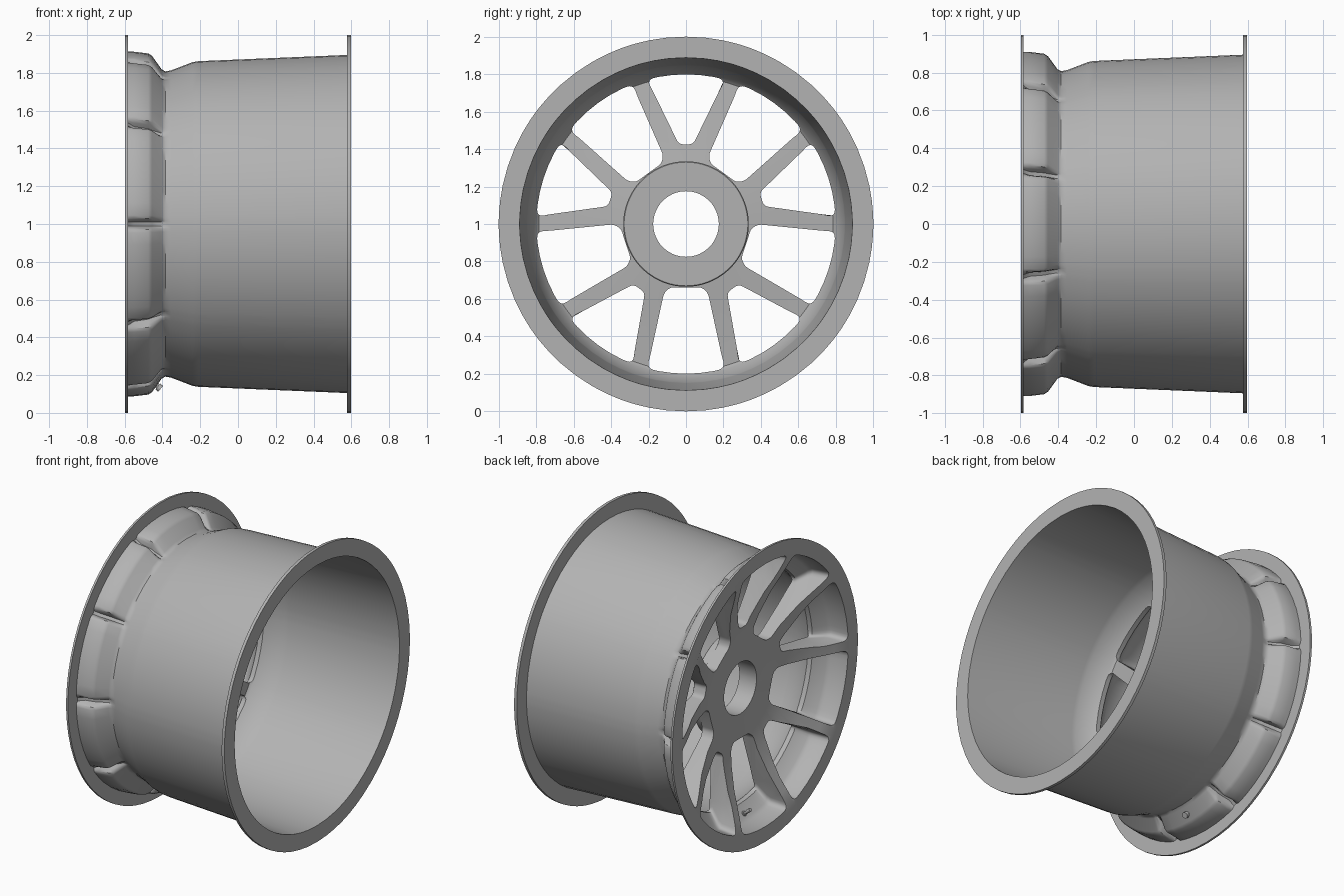
import bpy, bmesh, math
from mathutils import Vector

if "Cube" in bpy.data.objects:
    bpy.data.objects.remove(bpy.data.objects["Cube"])

# Mid grey metal
grey = bpy.data.materials.new("grey_metal")
grey.diffuse_color = (.45, .45, .45, 1)
grey.use_nodes = True
grey.node_tree.nodes["Principled BSDF"].inputs["Base Color"].default_value = grey.diffuse_color


def polar(x, r, deg):
    a = math.radians(deg)
    return Vector((x, r * math.cos(a), 1 + r * math.sin(a)))


def add_object(name, bm):
    bmesh.ops.recalc_face_normals(bm, faces=bm.faces)
    me = bpy.data.meshes.new(name)
    bm.to_mesh(me)
    bm.free()
    ob = bpy.data.objects.new(name, me)
    bpy.context.collection.objects.link(ob)
    return ob


def finish(ob, deg=40):
    ob.data.materials.clear()
    ob.data.materials.append(grey)
    bpy.ops.object.select_all(action='DESELECT')
    ob.select_set(True)
    bpy.context.view_layer.objects.active = ob
    bpy.ops.object.shade_smooth_by_angle(angle=math.radians(deg))


# Wheel body: closed profile (x, radius, groove depth at the spokes) spun about x
PROFILE = [
    (-.41, .175, 0), (-.415, .34, 0), (-.44, .48, 0), (-.49, .64, 0), (-.56, .80, 0), (-.597, .895, 0),
    (-.597, 1, 0), (-.583, 1, 0),                                   # front flange
    (-.583, .912, .015), (-.55, .912, .05), (-.475, .903, .06), (-.455, .89, .06),
    (-.405, .82, .015), (-.385, .808, 0),                           # pocket shells
    (-.355, .813, 0), (-.24, .857, 0), (-.21, .862, 0), (.577, .895, 0),  # barrel
    (.577, 1, 0), (.597, 1, 0), (.597, .888, 0),                    # rear flange
    (-.21, .85, 0), (-.24, .846, 0), (-.36, .802, 0), (-.375, .785, 0),   # inside
    (-.36, .60, 0), (-.34, .42, 0), (-.33, .335, 0),                # spoke backs
    (-.285, .335, 0), (-.28, .33, 0), (-.28, .175, 0),              # hub
]
GROOVE = [(-18, 0), (-12, 0), (-7, 0), (-2.9, .03), (-1.8, .18), (-1.2, .55), (-.7, 1),
          (.7, 1), (1.2, .55), (1.8, .18), (2.9, .03), (7, 0), (12, 0)]
bm = bmesh.new()
rings = []
for k in range(10):
    for off, depth in GROOVE:
        rings.append([bm.verts.new(polar(x, r - g * depth, 36 * k + off)) for x, r, g in PROFILE])
n = len(PROFILE)
for i, a in enumerate(rings):
    b = rings[(i + 1) % len(rings)]
    for j in range(n):
        bm.faces.new((a[j], b[j], b[(j + 1) % n], a[(j + 1) % n]))
wheel = add_object("wheel_rim", bm)


# Window outline in (radial, sideways) coordinates with rounded corners
def window_outline(inner, R, w):
    half = math.asin(w / R)
    pts = list(inner)
    pts.append((R * math.cos(half), w, .04))
    for f in (.7, .35, 0, -.35, -.7):
        pts.append((R * math.cos(half * f), R * math.sin(half * f), 0))
    pts.append((R * math.cos(half), -w, .04))
    pts += [(u, -v, d) for u, v, d in reversed(inner)]
    out = []
    for i, (u, v, d) in enumerate(pts):
        p = Vector((u, v))
        if d == 0:
            out.append(p)
            continue
        q, s = Vector(pts[i - 1][:2]), Vector(pts[(i + 1) % len(pts)][:2])
        a, b = p + (q - p).normalized() * d, p + (s - p).normalized() * d
        for t in (0, .25, .5, .75, 1):
            out.append(a * (1 - t) ** 2 + p * 2 * t * (1 - t) + b * t * t)
    return out


# Cutters: ten drafted windows, alternating narrow (inside a spoke pair) and wide
SECTIONS = [(-.70, .897, .246, 0), (-.583, .896, .244, 0), (-.48, .886, .238, .4),
            (-.455, .87, .232, .6), (-.395, .80, .210, 1), (-.20, .793, .208, 1)]
bm = bmesh.new()
for k in range(10):
    deg = 18 + 36 * k
    loops = []
    for x, R, w, t in SECTIONS:
        if k % 2 == 0:
            inner = [(.415 + .01 * t, .042 - .004 * t, .025), (.70, .192 - .02 * t, 0)]
        else:
            inner = [(.338, .085, .02), (.37, .122 - .004 * t, .02), (.70, .203 - .013 * t, 0)]
        loop = []
        for p in window_outline(inner, R, w):
            loop.append(bm.verts.new(polar(x, p.length, deg + math.degrees(math.atan2(p.y, p.x)))))
        loops.append(loop)
    for a, b in zip(loops, loops[1:]):
        for i in range(len(a)):
            j = (i + 1) % len(a)
            bm.faces.new((a[i], a[j], b[j], b[i]))
    bm.faces.new(loops[0])
    bm.faces.new(loops[-1][::-1])
cutter = add_object("window_cutter", bm)
cutter.hide_render = True

bpy.context.view_layer.objects.active = wheel
mod = wheel.modifiers.new("windows", 'BOOLEAN')
mod.operation, mod.solver, mod.object = 'DIFFERENCE', 'EXACT', cutter
bpy.ops.object.modifier_apply(modifier=mod.name)
bpy.data.objects.remove(cutter)
finish(wheel)

# Valve stem with nut, square to the sloped wall of the lowest window
direction = Vector((-.77, 0, .64))
base = polar(-.425, .86, -90)
for name, radius, start, end in (("valve_stem", .009, -.02, .075),
                                 ("valve_nut", .017, .005, .025),
                                 ("valve_cap", .012, .05, .08),
                                 ("valve_seat", .02, -.02, .0)):
    bpy.ops.mesh.primitive_cylinder_add(vertices=12, radius=radius, depth=end - start,
                                        location=base + direction * (start + end) / 2)
    ob = bpy.context.object
    ob.name = name
    ob.rotation_euler = direction.to_track_quat('Z', 'Y').to_euler()
    finish(ob)
